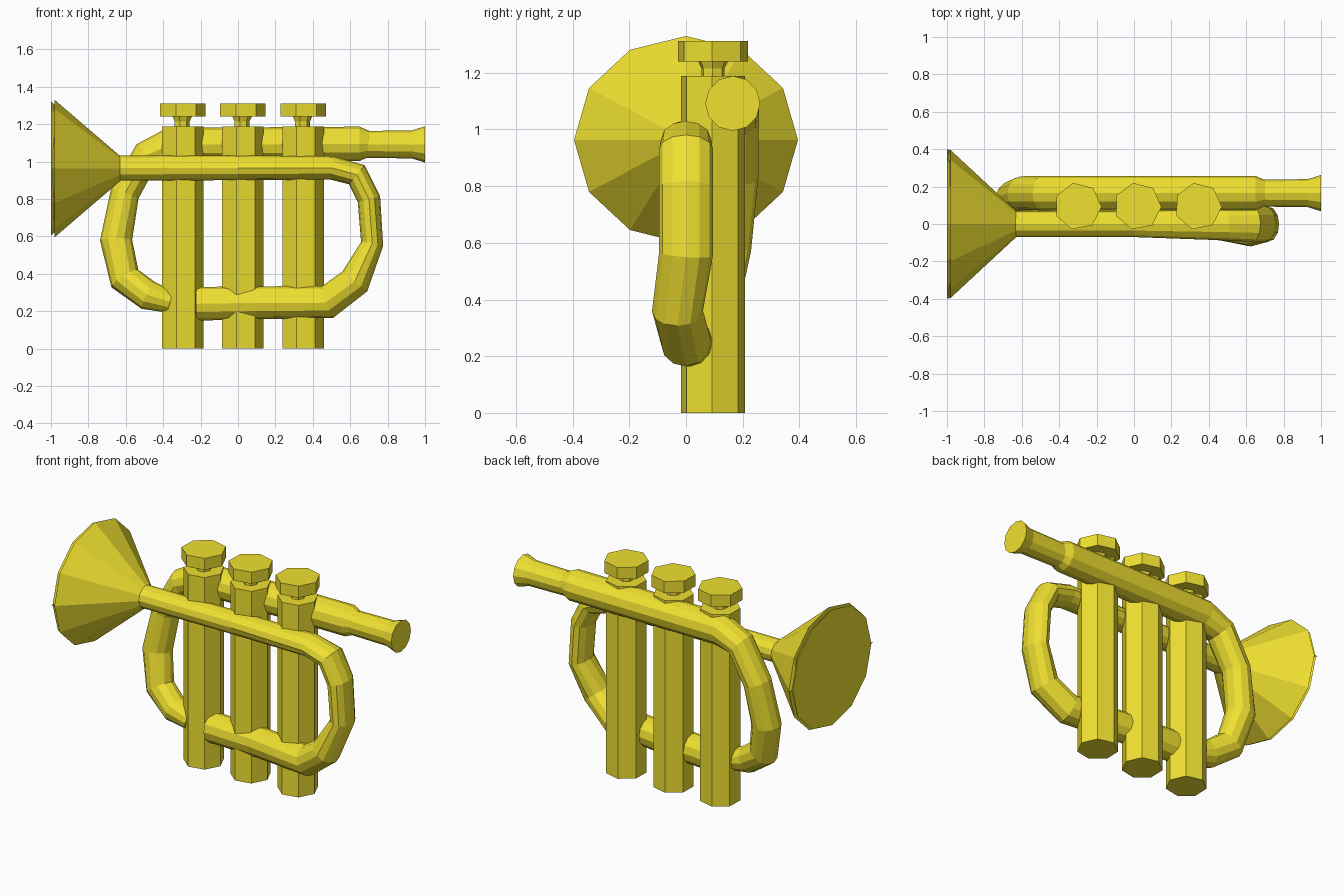
import bpy, bmesh, math
from mathutils import Vector

if "Cube" in bpy.data.objects:
    bpy.data.objects.remove(bpy.data.objects["Cube"])

brass = bpy.data.materials.new("brass")
brass.diffuse_color = (0.87, 0.75, 0.03, 1)
brass.use_nodes = True
brass.node_tree.nodes["Principled BSDF"].inputs["Base Color"].default_value = brass.diffuse_color


def finish(name, bm):
    bmesh.ops.recalc_face_normals(bm, faces=bm.faces)
    me = bpy.data.meshes.new(name)
    bm.to_mesh(me)
    bm.free()
    me.materials.append(brass)
    ob = bpy.data.objects.new(name, me)
    bpy.context.collection.objects.link(ob)
    return ob


def skin(name, rings):
    """Join equal rings of points into a closed faceted solid."""
    bm = bmesh.new()
    loops = [[bm.verts.new(p) for p in ring] for ring in rings]
    n = len(loops[0])
    for a, b in zip(loops, loops[1:]):
        for i in range(n):
            j = (i + 1) % n
            bm.faces.new((a[i], a[j], b[j], b[i]))
    bm.faces.new(loops[0])
    bm.faces.new(loops[-1])
    return finish(name, bm)


def tube(name, stations, sides=12):
    """Sweep along (x, y, z, radius across y, radius in the bend plane)."""
    pts = [Vector(s[:3]) for s in stations]
    rings = []
    for i, s in enumerate(stations):
        t = Vector()
        if i > 0:
            t += (pts[i] - pts[i - 1]).normalized()
        if i < len(pts) - 1:
            t += (pts[i + 1] - pts[i]).normalized()
        t.normalize()
        side = Vector((0, 1, 0))
        side = (side - t * side.dot(t)).normalized()
        up = t.cross(side)
        angles = [2 * math.pi * k / sides for k in range(sides)]
        rings.append([pts[i] + side * math.cos(a) * s[3] + up * math.sin(a) * s[4]
                      for a in angles])
    return skin(name, rings)


def valve_part(name, x, profile):
    """Seven-sided upright turned part from (radius, z) pairs."""
    angles = [math.radians(-1.6) + 2 * math.pi * k / 7 for k in range(7)]
    return skin(name, [[(x + r * math.cos(a), 0.095 + r * math.sin(a), z)
                        for a in angles] for r, z in profile])


# Flared bell, hollow, with a thin rim
tube("bell", [(x, 0, 0.963, ry, rz) for x, ry, rz in (
    (-0.63, 0.07, 0.067), (-0.98, 0.395, 0.367), (-1.0, 0.40, 0.372),
    (-0.999, 0.385, 0.358), (-0.66, 0.05, 0.05))])

# Bell pipe that curls down and back through the valves
tube("bell_pipe", [
    (-0.65, 0, 0.965, 0.07, 0.067),
    (0.00, 0, 0.967, 0.07, 0.066),
    (0.50, 0, 0.967, 0.088, 0.063),
    (0.635, 0, 0.93, 0.095, 0.066),
    (0.70, 0, 0.80, 0.095, 0.062),
    (0.717, 0, 0.56, 0.095, 0.060),
    (0.625, -0.03, 0.36, 0.09, 0.085),
    (0.48, 0.0, 0.25, 0.09, 0.09),
    (0.10, 0.05, 0.245, 0.085, 0.088),
    (-0.22, 0.07, 0.24, 0.085, 0.09)])

# Lead pipe that curls down behind to the first valve
tube("lead_pipe", [
    (0.70, 0.165, 1.095, 0.07, 0.07),
    (0.65, 0.165, 1.095, 0.092, 0.092),
    (-0.36, 0.165, 1.09, 0.092, 0.092),
    (-0.49, 0.165, 1.035, 0.092, 0.078),
    (-0.605, 0.165, 0.83, 0.09, 0.078),
    (-0.652, 0.145, 0.58, 0.085, 0.086),
    (-0.605, 0.105, 0.375, 0.08, 0.086),
    (-0.48, 0.07, 0.285, 0.078, 0.08),
    (-0.36, 0.065, 0.25, 0.065, 0.06)])

# Mouthpiece with flared cup
tube("mouthpiece", [(x, 0.165, 1.092, r, r) for x, r in (
    (0.69, 0.072), (0.93, 0.075), (1.0, 0.097))])

# Three piston valves
for i, x in enumerate((-0.30, 0.02, 0.343), 1):
    valve_part(f"valve_body_{i}", x, [(0.116, 0), (0.116, 1.188)])
    valve_part(f"valve_stem_{i}", x, [(0.042, 1.18), (0.042, 1.215), (0.056, 1.245)])
    valve_part(f"valve_button_{i}", x, [(0.127, 1.24), (0.127, 1.312)])
